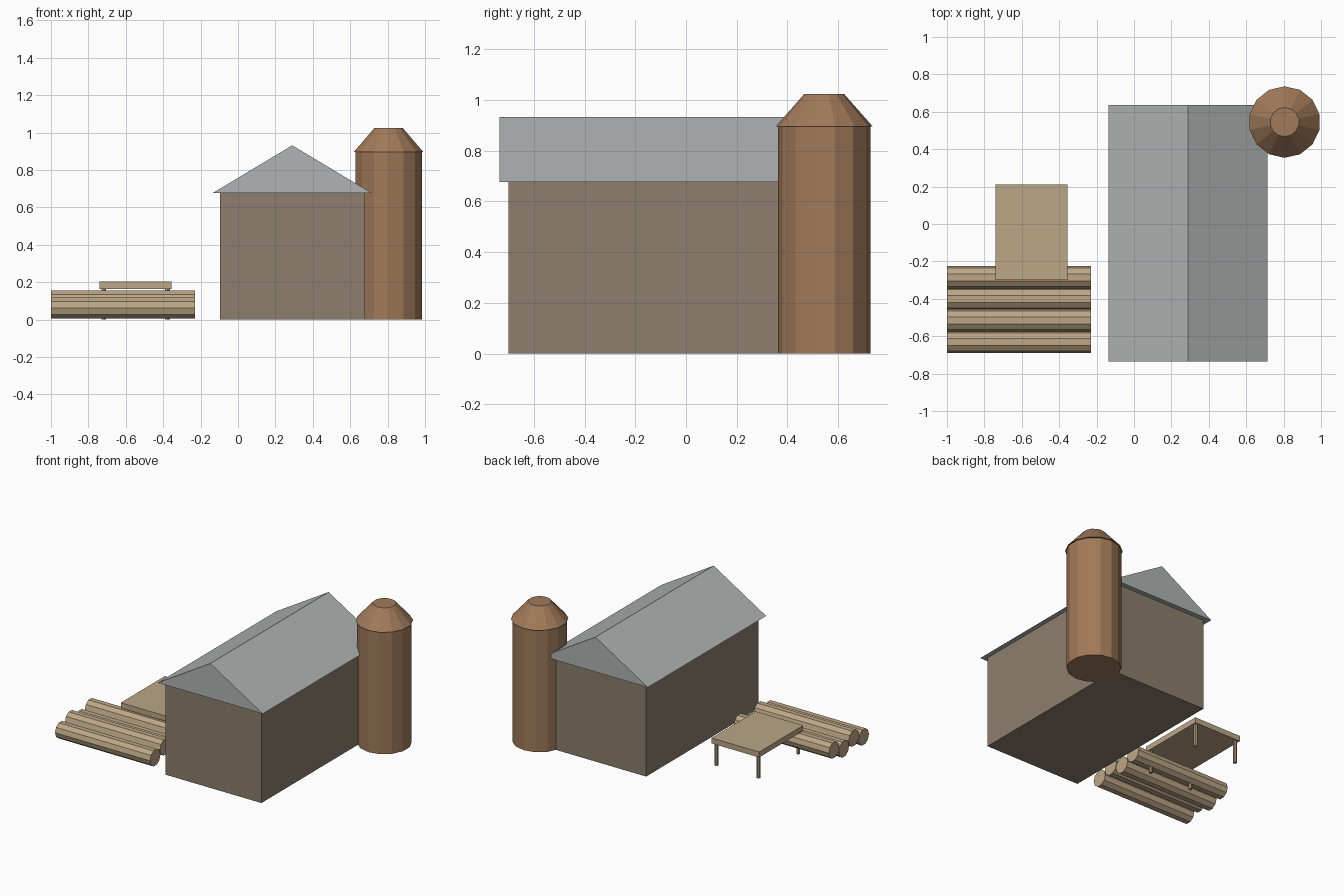
import bpy, bmesh, math
from mathutils import Matrix, Vector

cube = bpy.data.objects.get("Cube")
if cube:
    bpy.data.objects.remove(cube, do_unlink=True)


def material(name, rgb):
    """Flat colour from 0-255 sRGB values, stored as linear."""
    color = [((c / 255 + 0.055) / 1.055) ** 2.4 for c in rgb] + [1.0]
    m = bpy.data.materials.new(name)
    m.use_nodes = True
    m.diffuse_color = color
    m.node_tree.nodes["Principled BSDF"].inputs["Base Color"].default_value = color
    return m


wall_mat = material("taupe wall", (140, 126, 109))
roof_mat = material("grey roof", (176, 180, 179))
silo_mat = material("brown silo", (161, 122, 90))
wood_mat = material("tan wood", (188, 166, 135))


def finish(name, bm, mat):
    bmesh.ops.recalc_face_normals(bm, faces=bm.faces)
    mesh = bpy.data.meshes.new(name)
    bm.to_mesh(mesh)
    bm.free()
    mesh.materials.append(mat)
    obj = bpy.data.objects.new(name, mesh)
    bpy.context.scene.collection.objects.link(obj)
    return obj


def box(name, low, high, mat):
    low, high = Vector(low), Vector(high)
    bm = bmesh.new()
    bmesh.ops.create_cube(bm, size=1)
    bmesh.ops.scale(bm, vec=high - low, verts=bm.verts)
    bmesh.ops.translate(bm, vec=(low + high) / 2, verts=bm.verts)
    return finish(name, bm, mat)


def cone(name, center, r1, r2, depth, sides, mat, along_x=False):
    bm = bmesh.new()
    turn = Matrix.Rotation(math.pi / 2, 4, "Y") if along_x else Matrix()
    bmesh.ops.create_cone(bm, cap_ends=True, segments=sides, radius1=r1, radius2=r2,
                          depth=depth, matrix=Matrix.Translation(center) @ turn)
    return finish(name, bm, mat)


def prism(name, profile, y0, y1, mat):
    """Extrude an (x, z) outline along y."""
    bm = bmesh.new()
    face = bm.faces.new([bm.verts.new((x, y0, z)) for x, z in profile])
    out = bmesh.ops.extrude_face_region(bm, geom=[face], use_keep_orig=True)
    moved = [v for v in out["geom"] if isinstance(v, bmesh.types.BMVert)]
    bmesh.ops.translate(bm, vec=(0, y1 - y0, 0), verts=moved)
    return finish(name, bm, mat)


# Barn
box("barn_walls", (-0.097, -0.70, 0), (0.68, 0.60, 0.677), wall_mat)
prism("barn_roof", [(-0.135, 0.677), (0.715, 0.677), (0.29, 0.932)], -0.735, 0.635, roof_mat)

# Silo
cone("silo_body", (0.805, 0.545, 0.448), 0.182, 0.182, 0.896, 14, silo_mat)
cone("silo_cap", (0.805, 0.545, 0.96), 0.191, 0.078, 0.128, 14, silo_mat)

# Log pile, alternating low and high
for i in range(4):
    z = 0.098 if i % 2 else 0.062
    cone(f"log_{i + 1}", (-0.615, -0.63 + 0.115 * i, z), 0.06, 0.06, 0.77, 10, wood_mat, True)

# Table
box("table_top", (-0.74, -0.30, 0.163), (-0.355, 0.21, 0.203), wood_mat)
for side, sx in (("right", -1), ("left", 1)):
    for end, sy in (("front", -1), ("back", 1)):
        cone(f"table_leg_{end}_{side}", (-0.5475 + 0.17 * sx, -0.045 + 0.23 * sy, 0.082),
             0.013, 0.013, 0.164, 8, wood_mat)
